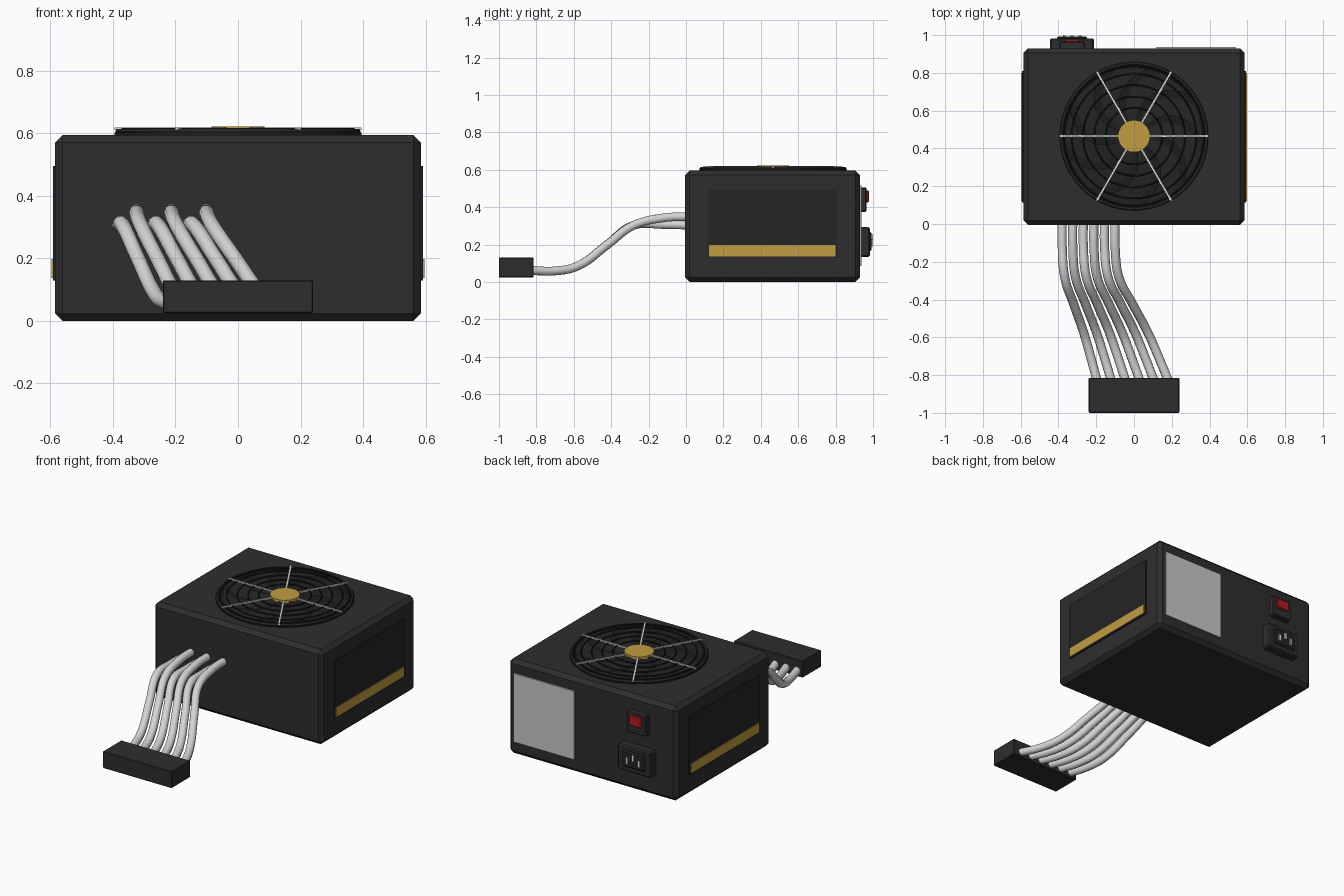
import bpy, bmesh, math
from mathutils import Matrix

if "Cube" in bpy.data.objects:
    bpy.data.objects.remove(bpy.data.objects["Cube"], do_unlink=True)


def material(name, r, g, b):
    m = bpy.data.materials.new(name)
    m.use_nodes = True
    m.diffuse_color = (r, g, b, 1)
    m.node_tree.nodes["Principled BSDF"].inputs["Base Color"].default_value = (r, g, b, 1)
    return m


CASE = material("case charcoal", 0.027, 0.027, 0.027)
PANEL = material("panel black", 0.018, 0.018, 0.018)
FAN = material("fan black", 0.012, 0.012, 0.012)
GOLD = material("gold", 0.53, 0.34, 0.055)
WIRE = material("cable grey", 0.66, 0.66, 0.66)
LABEL = material("label grey", 0.58, 0.58, 0.58)
METAL = material("bright metal", 0.75, 0.75, 0.72)
RED = material("switch red", 0.45, 0.012, 0.015)


def finish(name, bm, mat, smooth=False):
    bmesh.ops.recalc_face_normals(bm, faces=bm.faces)
    mesh = bpy.data.meshes.new(name)
    bm.to_mesh(mesh)
    bm.free()
    mesh.materials.append(mat)
    ob = bpy.data.objects.new(name, mesh)
    bpy.context.collection.objects.link(ob)
    if smooth:
        bpy.ops.object.select_all(action='DESELECT')
        ob.select_set(True)
        bpy.context.view_layer.objects.active = ob
        bpy.ops.object.shade_smooth_by_angle(angle=math.radians(40))
    return ob


def box(name, mat, xs, ys, zs, bevel=0):
    bm = bmesh.new()
    bmesh.ops.create_cube(bm, size=1)
    for v in bm.verts:
        for i, (lo, hi) in enumerate((xs, ys, zs)):
            v.co[i] = lo if v.co[i] < 0 else hi
    if bevel:
        bmesh.ops.bevel(bm, geom=bm.edges[:], offset=bevel, segments=1,
                        affect='EDGES', profile=0.5)
    return finish(name, bm, mat)


CY = 0.465  # fan centre along y


def disc(name, mat, radius, z0, z1, sides=48):
    bm = bmesh.new()
    bmesh.ops.create_cone(bm, cap_ends=True, segments=sides, radius1=radius,
                          radius2=radius, depth=z1 - z0,
                          matrix=Matrix.Translation((0, CY, (z0 + z1) / 2)))
    return finish(name, bm, mat, True)


def ring(name, mat, radius, tube, z, sides=64, around=6):
    bm = bmesh.new()
    rows = []
    for i in range(sides):
        a = math.tau * i / sides
        row = []
        for j in range(around):
            t = math.tau * j / around
            r = radius + tube * math.cos(t)
            row.append(bm.verts.new((r * math.cos(a), CY + r * math.sin(a),
                                     z + tube * math.sin(t))))
        rows.append(row)
    for i in range(sides):
        p, q = rows[i], rows[(i + 1) % sides]
        for j in range(around):
            k = (j + 1) % around
            bm.faces.new((p[j], q[j], q[k], p[k]))
    return finish(name, bm, mat, True)


# Case with chamfered edges
box("case", CASE, (-0.585, 0.585), (-0.005, 0.93), (0, 0.595), 0.024)

# Side panels with gold stripes
for side, s in (("left", 1), ("right", -1)):
    box(side + "_panel", PANEL, sorted((s * 0.58, s * 0.592)), (0.115, 0.81), (0.13, 0.495))
    box(side + "_stripe", GOLD, sorted((s * 0.585, s * 0.597)), (0.122, 0.8), (0.137, 0.198))

# Fan well, swept blades and guard
disc("fan_base", FAN, 0.395, 0.59, 0.602)
bm = bmesh.new()
BLADES, STEPS = 9, 8
for b in range(BLADES):
    start = math.tau * b / BLADES
    rows = []
    for i in range(STEPS + 1):
        t = i / STEPS
        r = 0.08 + 0.285 * t
        lead = start - 0.75 * t * t
        row = []
        for offset, z in ((0, 0.612), (0.5, 0.603)):
            a = lead + offset
            row.append(bm.verts.new((r * math.cos(a), CY + r * math.sin(a), z)))
        rows.append(row)
    for p, q in zip(rows, rows[1:]):
        bm.faces.new((p[0], q[0], q[1], p[1]))
finish("fan_blades", bm, PANEL, True)

ring("fan_rim", CASE, 0.384, 0.009, 0.606)
for n, radius in enumerate((0.15, 0.21, 0.27, 0.33, 0.37)):
    ring(f"guard_ring_{n + 1}", FAN, radius, 0.004, 0.614)
bm = bmesh.new()
for n in range(6):
    place = (Matrix.Translation((0, CY, 0.615)) @ Matrix.Rotation(n * math.tau / 6, 4, 'Z')
             @ Matrix.Translation((0.235, 0, 0)) @ Matrix.Diagonal((0.32, 0.011, 0.008, 1)))
    bmesh.ops.create_cube(bm, size=1, matrix=place)
finish("guard_spokes", bm, METAL)
disc("fan_hub", GOLD, 0.085, 0.6, 0.622)

# Rear label, switch and power inlet
box("rear_label", LABEL, (0.12, 0.54), (0.928, 0.938), (0.085, 0.515))
box("switch_housing", CASE, (-0.397, -0.26), (0.92, 0.966), (0.375, 0.505), 0.006)
box("switch_rocker", RED, (-0.371, -0.286), (0.95, 0.978), (0.425, 0.49), 0.005)
box("inlet_housing", CASE, (-0.444, -0.212), (0.92, 0.983), (0.134, 0.294), 0.008)
box("inlet_face", PANEL, (-0.408, -0.248), (0.97, 0.993), (0.165, 0.268), 0.008)
for n, (x, z) in enumerate(((-0.37, 0.21), (-0.328, 0.235), (-0.286, 0.21))):
    box(f"inlet_pin_{n + 1}", METAL, (x - 0.007, x + 0.007), (0.98, 1.0), (z - 0.02, z + 0.02))

# Cables: straight out of the case, then sweeping down to the connector
for n in range(6):
    x0, x1 = -0.38 + 0.056 * n, -0.2 + 0.075 * n
    upper = n % 2
    path = ((0.03, 0, 0.35 if upper else 0.303),
            (-0.12, 0, 0.343 if upper else 0.307),
            (-0.28, 0.07, 0.303), (-0.42, 0.33, 0.2),
            (-0.58, 0.64, 0.085), (-0.7, 0.83, 0.059), (-0.84, 1.04, 0.062))
    curve = bpy.data.curves.new(f"cable_{n + 1}", 'CURVE')
    curve.dimensions = '3D'
    curve.bevel_depth = 0.024
    curve.bevel_resolution = 3
    curve.resolution_u = 6
    curve.use_fill_caps = True
    spline = curve.splines.new('BEZIER')
    spline.bezier_points.add(len(path) - 1)
    for p, (y, f, z) in zip(spline.bezier_points, path):
        p.co = (x0 + (x1 - x0) * f, y, z)
        p.handle_left_type = p.handle_right_type = 'AUTO'
    curve.materials.append(WIRE)
    bpy.context.collection.objects.link(bpy.data.objects.new(f"cable_{n + 1}", curve))

box("cable_connector", CASE, (-0.24, 0.24), (-1.0, -0.815), (0.025, 0.13), 0.004)
